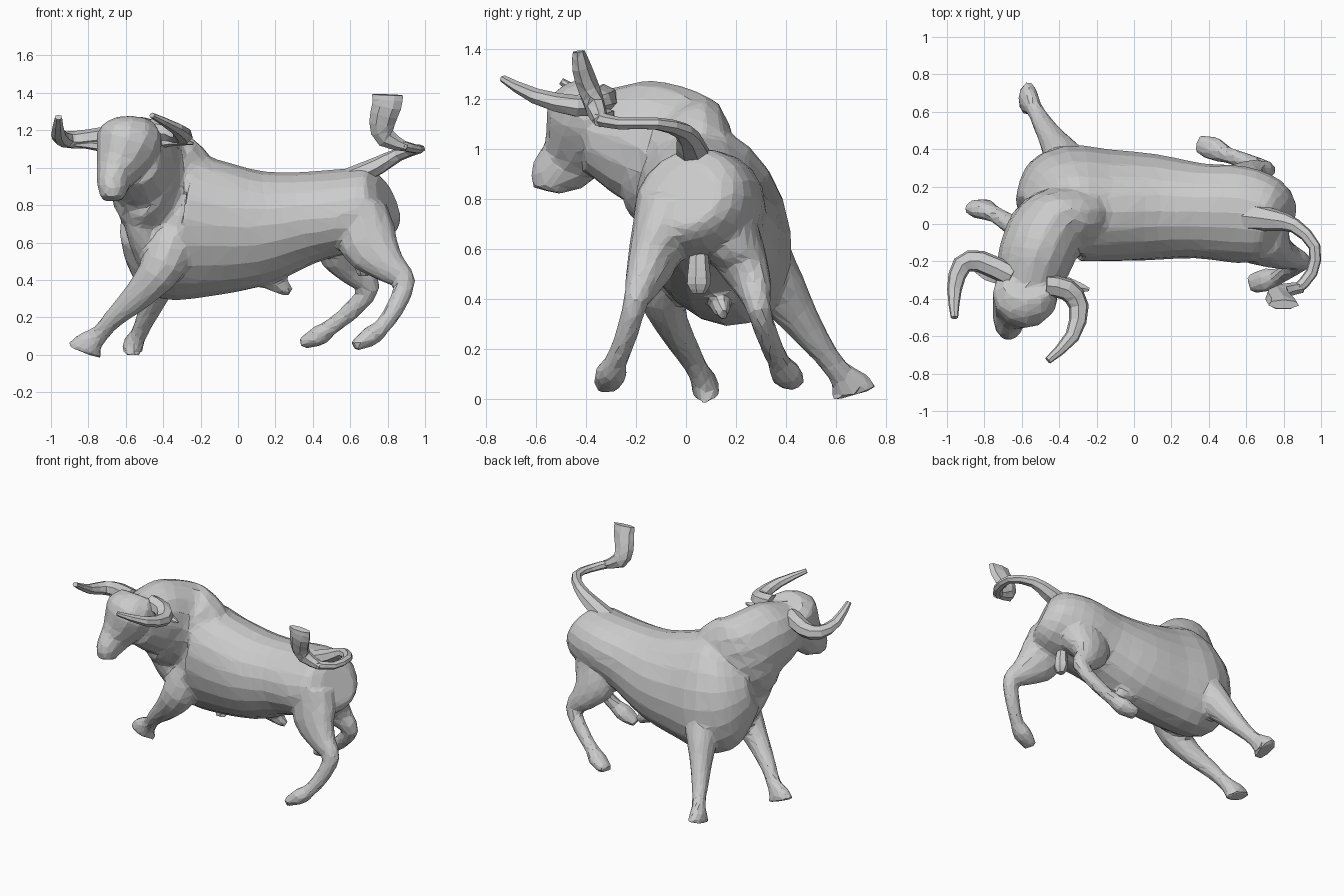
import bpy
import bmesh
import math
from mathutils import Vector

default_cube = bpy.data.objects.get("Cube")
if default_cube:
    bpy.data.objects.remove(default_cube, do_unlink=True)

# One plain grey for the whole animal
grey = bpy.data.materials.new("plain_grey")
grey.use_nodes = True
grey.diffuse_color = (0.6, 0.6, 0.6, 1)
grey.node_tree.nodes["Principled BSDF"].inputs["Base Color"].default_value = grey.diffuse_color

X, Y, Z = Vector((1, 0, 0)), Vector((0, 1, 0)), Vector((0, 0, 1))


def spline(a, b, c, d, t):
    """Catmull-Rom blend between tuples b and c."""
    return [0.5 * (2 * q + (r - p) * t + (2 * p - 5 * q + 4 * r - s) * t * t
                   + (3 * q - p - 3 * r + s) * t ** 3)
            for p, q, r, s in zip(a, b, c, d)]


def refine(stations, steps):
    """Insert smooth in-between stations along the path."""
    last = len(stations) - 1
    result = []
    for i in range(last):
        around = [stations[min(max(i + k, 0), last)] for k in (-1, 0, 1, 2)]
        result += [spline(*around, step / steps) for step in range(steps)]
    return result + [list(stations[last])]


def loft(bm, stations, up, steps=3, sides=12):
    """Closed skin over ellipses; a station is x, y, z, radius along up, radius across."""
    path = refine(stations, steps)
    centres = [Vector(s[:3]) for s in path]
    rings = []
    for i, station in enumerate(path):
        tangent = centres[min(i + 1, len(path) - 1)] - centres[max(i - 1, 0)]
        tangent.normalize()
        rise = (up - tangent * up.dot(tangent)).normalized()
        across = tangent.cross(rise)
        ring = []
        for k in range(sides):
            angle = math.tau * k / sides
            offset = rise * math.cos(angle) * station[3] + across * math.sin(angle) * station[4]
            ring.append(bm.verts.new(centres[i] + offset))
        rings.append(ring)
    faces = [bm.faces.new(rings[0][::-1]), bm.faces.new(rings[-1])]
    for lower, upper in zip(rings, rings[1:]):
        for k in range(sides):
            n = (k + 1) % sides
            faces.append(bm.faces.new((lower[k], lower[n], upper[n], upper[k])))
    bmesh.ops.recalc_face_normals(bm, faces=faces)


def with_girth(path, girth):
    return [tuple(point) + tuple(radii) for point, radii in zip(path, girth)]


def finish(bm, name):
    mesh = bpy.data.meshes.new(name)
    bm.to_mesh(mesh)
    bm.free()
    mesh.materials.append(grey)
    part = bpy.data.objects.new(name, mesh)
    bpy.context.scene.collection.objects.link(part)
    return part


def loose_part(name, stations, up, sides=7):
    bm = bmesh.new()
    loft(bm, stations, up, steps=2, sides=sides)
    bmesh.ops.triangulate(bm, faces=[f for f in bm.faces if len(f.verts) == 4])
    return finish(bm, name)


# Body: overlapping skins that are fused into one faceted hide
body = bmesh.new()

# Barrel from rump to chest, leaning over at the shoulder
loft(body, [(.8, 0, .82, .14, .13), (.74, .02, .8, .2, .22), (.57, .05, .77, .22, .265),
            (.35, .07, .73, .25, .255), (.1, .09, .68, .32, .28), (-.15, .1, .68, .38, .29),
            (-.34, .11, .7, .42, .295), (-.45, .07, .73, .32, .25), (-.54, .02, .76, .18, .15)],
     Vector((0, -.36, 1)), sides=20)

# Neck with its hump, curving round to the front
loft(body, [(-.18, .06, .76, .2, .14), (-.33, .03, .86, .29, .18), (-.45, -.03, .94, .31, .21),
            (-.505, -.12, 1.01, .265, .205), (-.54, -.23, 1.04, .235, .195),
            (-.57, -.36, 1.07, .17, .16)], Z, sides=16)

# Head from poll to muzzle
loft(body, [(-.57, -.33, 1.23, .09, .13), (-.58, -.38, 1.15, .17, .18),
            (-.625, -.42, 1.03, .15, .14), (-.66, -.47, .95, .125, .1),
            (-.67, -.53, .89, .1, .08), (-.67, -.55, .83, .065, .06)], Vector((0, -1, .3)))

# Dewlap and sheath
loft(body, [(-.61, -.28, .92, .06, .05), (-.56, -.15, .79, .07, .06),
            (-.5, -.06, .62, .09, .09), (-.4, .06, .44, .1, .12)], Z)
loft(body, [(.14, .13, .42, .06, .06), (.23, .14, .37, .04, .05), (.28, .15, .33, .02, .025)], Y)

# Front legs, each ending in a flat sole
front_girth = [(.13, .15), (.11, .12), (.075, .085), (.055, .055), (.045, .05),
               (.055, .08), (.055, .105)]
front_right = [(-.33, -.02, .68), (-.4, -.1, .48), (-.52, -.07, .33), (-.66, 0, .2),
               (-.74, .05, .11), (-.8, .075, .055), (-.82, .085, .015)]
front_left = [(-.3, .2, .68), (-.37, .34, .49), (-.43, .44, .34), (-.49, .54, .2),
              (-.53, .61, .11), (-.56, .655, .055), (-.565, .67, .015)]
loft(body, with_girth(front_right, front_girth), Y)
loft(body, with_girth(front_left, front_girth), X)

# Hind legs
hind_girth = [(.14, .14), (.11, .16), (.075, .095), (.05, .06), (.045, .05),
              (.045, .045), (.065, .055), (.05, .03)]
hind_left = [(.64, .12, .76), (.57, .21, .58), (.63, .27, .45), (.7, .29, .36),
             (.61, .33, .24), (.5, .37, .15), (.43, .4, .1), (.34, .43, .06)]
hind_right = [(.66, -.06, .78), (.7, -.12, .6), (.81, -.17, .47), (.89, -.2, .39),
              (.84, -.24, .25), (.77, -.28, .15), (.71, -.3, .1), (.62, -.32, .045)]
for path in (hind_left, hind_right):
    loft(body, with_girth(path, hind_girth), Y)

hide = finish(body, "body")
remesh = hide.modifiers.new("fuse", "REMESH")
remesh.mode = "VOXEL"
remesh.voxel_size = 0.016
soften = hide.modifiers.new("soften", "SMOOTH")
soften.factor = 0.5
soften.iterations = 4
facet = hide.modifiers.new("facet", "DECIMATE")
facet.ratio = 0.06

# Scrotum between the hind legs
loose_part("scrotum", [(.66, .05, .62, .035, .03), (.67, .05, .52, .045, .04),
                       (.67, .05, .46, .05, .045), (.67, .05, .42, .025, .025)], Y)

# Horns: out from the poll, then sweeping forward and up
horn_girth = [(.06, .06), (.052, .06), (.045, .055), (.032, .04), (.015, .02)]
horns = {
    "left_horn": [(-.47, -.33, 1.2), (-.36, -.35, 1.19), (-.295, -.44, 1.17),
                  (-.33, -.6, 1.21), (-.46, -.73, 1.28)],
    "right_horn": [(-.65, -.28, 1.17), (-.82, -.2, 1.15), (-.92, -.22, 1.15),
                   (-.96, -.35, 1.18), (-.96, -.5, 1.27)],
}
for name, path in horns.items():
    loose_part(name, with_girth(path, horn_girth), Z)

# Ears, flattened and set just under the horns
ear_girth = [(.03, .03), (.025, .05), (.008, .01)]
ears = {
    "left_ear": [(-.44, -.32, 1.13), (-.35, -.33, 1.14), (-.24, -.35, 1.13)],
    "right_ear": [(-.7, -.3, 1.11), (-.78, -.26, 1.12), (-.87, -.23, 1.12)],
}
for name, path in ears.items():
    loose_part(name, with_girth(path, ear_girth), Z, sides=6)

# Tail whipping up and round, ending in a broad flat tuft
loose_part("tail", [(.6, .04, .94, .06, .08), (.75, .02, 1.01, .05, .06), (.86, -.01, 1.07, .035, .04),
                    (.965, -.12, 1.1, .025, .033), (.95, -.26, 1.1, .025, .033),
                    (.87, -.35, 1.12, .03, .03)], Z)
loose_part("tail_tuft", [(.9, -.34, 1.11, .03, .025), (.79, -.36, 1.16, .04, .055),
                         (.77, -.39, 1.24, .045, .07), (.795, -.42, 1.33, .04, .08),
                         (.8, -.43, 1.39, .025, .085)], Y)
